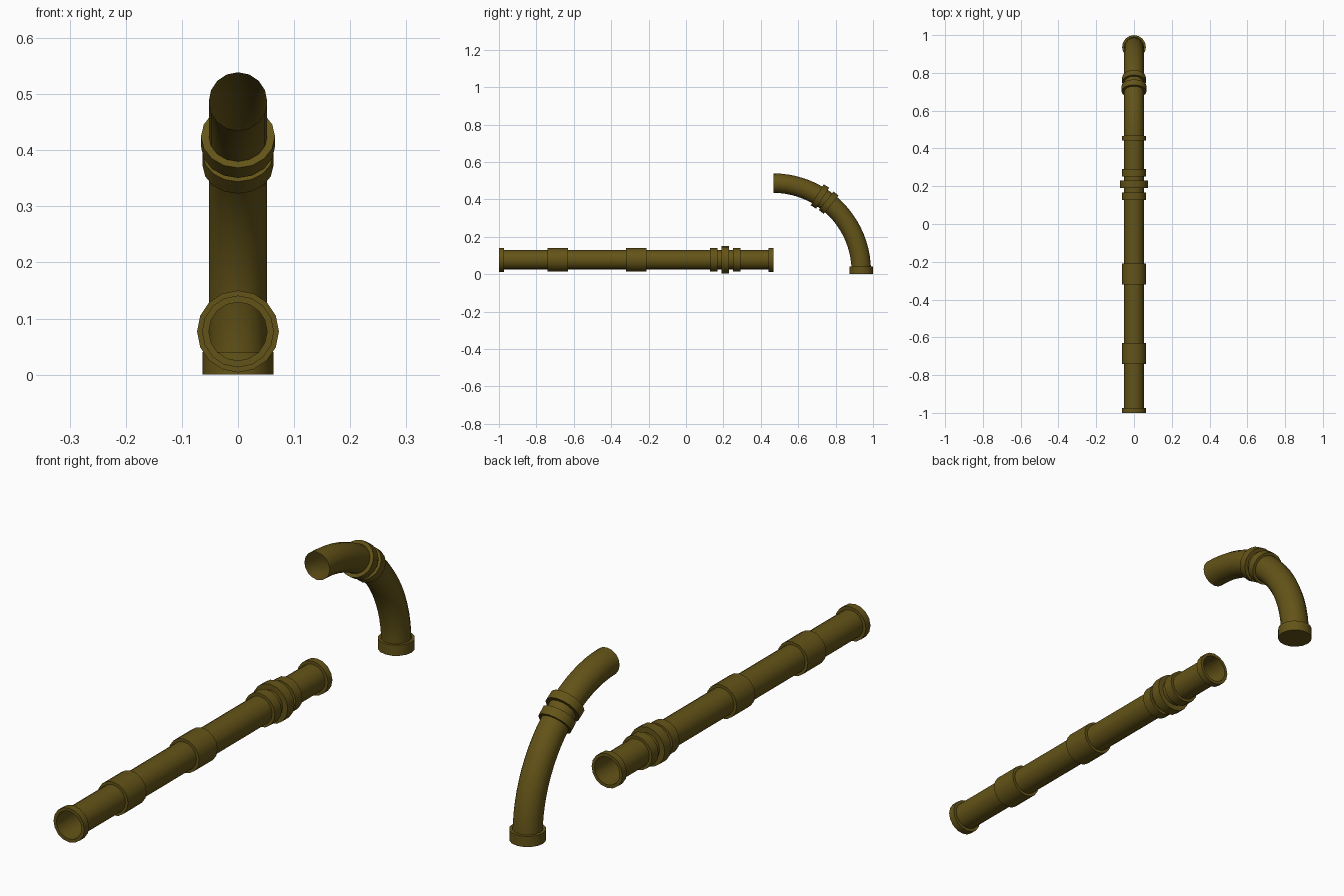
import bpy, bmesh, math
from mathutils import Vector

if "Cube" in bpy.data.objects:
    bpy.data.objects.remove(bpy.data.objects["Cube"])

SIDES = 16
PIPE_R, PIPE_Z = 0.052, 0.077
BEND_Y, BEND_Z, BEND_R = 0.467, 0.017, 0.47   # centre and radius of the elbow arc

mat = bpy.data.materials.new("dark brass")
mat.diffuse_color = (0.127, 0.088, 0.009, 1)
mat.use_nodes = True
mat.node_tree.nodes["Principled BSDF"].inputs["Base Color"].default_value = mat.diffuse_color


def loft(name, sections, cap_end=False):
    """Skin circles (centre, axis, radius) that lie along a path in the YZ plane."""
    bm = bmesh.new()
    rings = []
    for c, axis, r in sections:
        u, v = Vector((1, 0, 0)), Vector(axis).normalized().cross(Vector((1, 0, 0)))
        ring = []
        for i in range(SIDES):
            a = 2 * math.pi * i / SIDES
            ring.append(bm.verts.new(Vector(c) + r * (math.cos(a) * u + math.sin(a) * v)))
        rings.append(ring)
    for a, b in zip(rings, rings[1:]):
        for i in range(SIDES):
            j = (i + 1) % SIDES
            bm.faces.new((a[i], a[j], b[j], b[i]))
    if cap_end:
        bm.faces.new(rings[-1])
    me = bpy.data.meshes.new(name)
    bmesh.ops.recalc_face_normals(bm, faces=bm.faces)
    bm.to_mesh(me)
    bm.free()
    me.materials.append(mat)
    ob = bpy.data.objects.new(name, me)
    bpy.context.collection.objects.link(ob)
    bpy.ops.object.select_all(action='DESELECT')
    ob.select_set(True)
    bpy.context.view_layer.objects.active = ob
    bpy.ops.object.shade_smooth_by_angle(angle=math.radians(35))
    return ob


def collar(name, centre, axis, width, radius):
    """Raised band around a pipe, with flat annular ends."""
    c, d = Vector(centre), Vector(axis).normalized() * width / 2
    return loft(name, [(c - d, axis, PIPE_R), (c - d, axis, radius),
                       (c + d, axis, radius), (c + d, axis, PIPE_R)])


def on_bend(deg):
    a = math.radians(deg)
    centre = (0, BEND_Y + BEND_R * math.cos(a), BEND_Z + BEND_R * math.sin(a))
    return centre, (0, math.sin(a), -math.cos(a))


# Straight open pipe
Y = (0, 1, 0)
loft("straight_pipe", [((0, y, PIPE_Z), Y, PIPE_R) for y in (-1, 0.467)])

# Bands on the straight pipe: name, start, end, radius
for name, y0, y1, r in (("front_rim", -1.0, -0.973, 0.064),
                        ("front_sleeve", -0.740, -0.631, 0.063),
                        ("middle_sleeve", -0.320, -0.210, 0.063),
                        ("coupling_ring_front", 0.128, 0.168, 0.063),
                        ("coupling_flange", 0.190, 0.230, 0.073),
                        ("coupling_ring_back", 0.252, 0.291, 0.063),
                        ("back_rim", 0.441, 0.467, 0.064)):
    collar(name, (0, (y0 + y1) / 2, PIPE_Z), Y, y1 - y0, r)

# Curved elbow, open at the top and closed at the floor
path = [(*on_bend(90 - 90 * i / 20), PIPE_R) for i in range(21)]
foot = (0, BEND_Y + BEND_R, 0)
loft("elbow_pipe", path + [(foot, (0, 0, -1), PIPE_R)], cap_end=True)

# Bands on the elbow
for name, deg, r in (("elbow_ring_upper", 58, 0.066), ("elbow_ring_lower", 51, 0.063)):
    c, t = on_bend(deg)
    collar(name, c, t, 0.034, r)
collar("elbow_foot", (0, foot[1], 0.02), (0, 0, 1), 0.04, 0.063)
